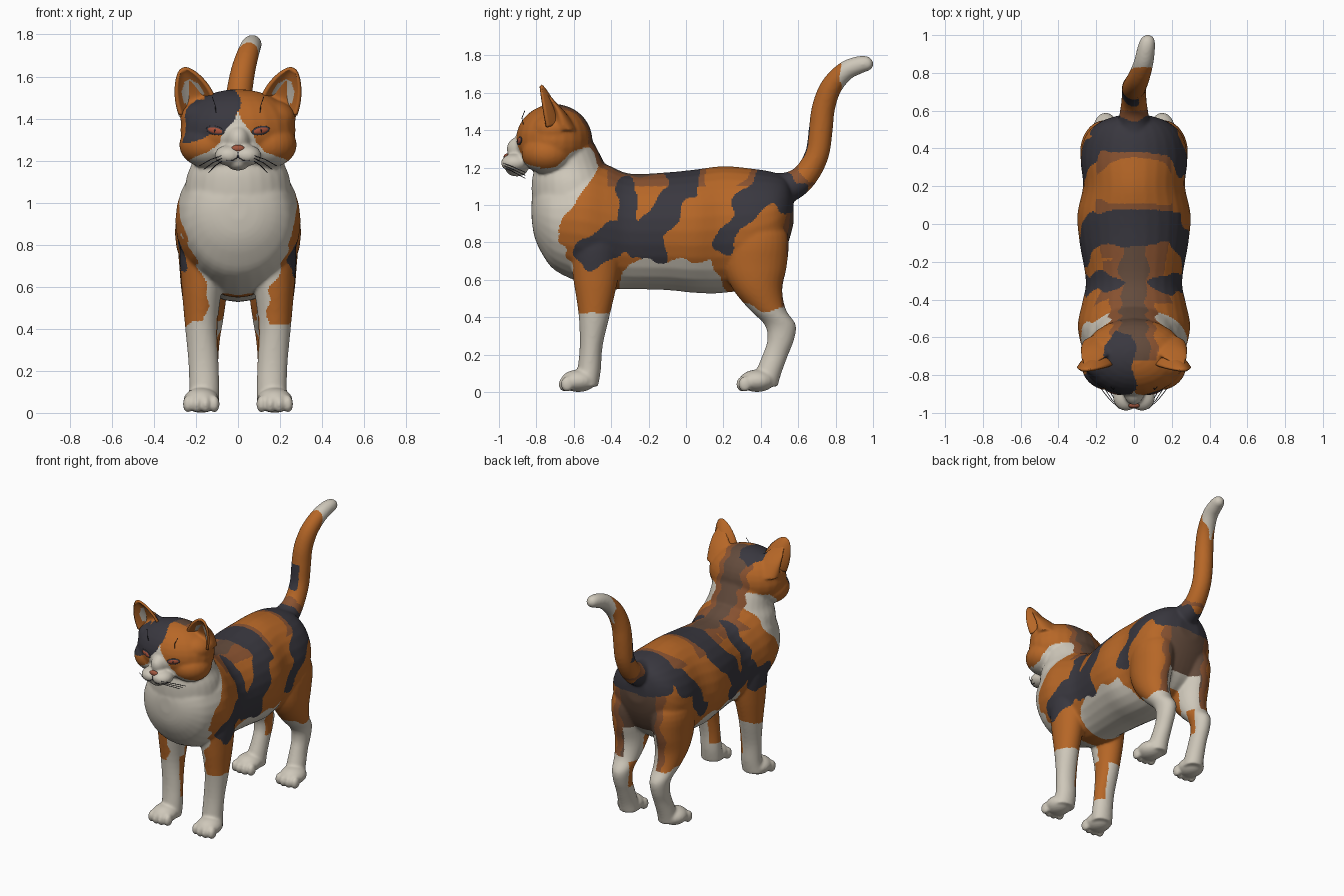
import bpy, bmesh
from math import sin, cos, pi
from mathutils import Vector, Matrix
from mathutils.bvhtree import BVHTree

default = bpy.data.objects.get("Cube")
if default:
    bpy.data.objects.remove(default)

COLOURS = {
    "cream": (0.62, 0.575, 0.49), "orange": (0.47, 0.135, 0.02),
    "black": (0.041, 0.039, 0.05), "dark_brown": (0.125, 0.07, 0.045),
    "rust": (0.25, 0.085, 0.03), "ear_inside": (0.55, 0.5, 0.43),
    "eye_red": (0.38, 0.08, 0.04), "nose_pink": (0.36, 0.095, 0.05),
}
NAMES = list(COLOURS)
MATS = {}
for name, rgb in COLOURS.items():
    m = bpy.data.materials.new(name)
    m.use_nodes = True
    m.diffuse_color = (*rgb, 1)
    bsdf = m.node_tree.nodes["Principled BSDF"]
    bsdf.inputs["Base Color"].default_value = (*rgb, 1)
    bsdf.inputs["Roughness"].default_value = 0.8
    MATS[name] = m


def make_object(name, bm, *mats):
    mesh = bpy.data.meshes.new(name)
    bm.to_mesh(mesh)
    bm.free()
    for m in mats:
        mesh.materials.append(MATS[m])
    mesh.shade_smooth()
    obj = bpy.data.objects.new(name, mesh)
    bpy.context.collection.objects.link(obj)
    return obj


def ball(bm, centre, radii, turn=Matrix.Identity(4)):
    mat = Matrix.Translation(centre) @ turn @ Matrix.Diagonal((*radii, 1))
    bmesh.ops.create_uvsphere(bm, u_segments=24, v_segments=16, radius=1, matrix=mat)


def loft(bm, stations, axis=None, steps=4, sides=28):
    """Tube through (x, y, z, half width, half depth) stations, spline smoothed."""
    pts = [Vector(s) for s in stations]
    path = []
    for i in range(len(pts) - 1):
        a, b, c, d = pts[max(i - 1, 0)], pts[i], pts[i + 1], pts[min(i + 2, len(pts) - 1)]
        for k in range(steps):
            t = k / steps
            path.append(b + (c - a) * (t / 2) + (a * 2 - b * 5 + c * 4 - d) * (t * t / 2)
                        + (b * 3 - a - c * 3 + d) * (t ** 3 / 2))
    path.append(pts[-1])
    rings = []
    for i, p in enumerate(path):
        lo, hi = path[max(i - 1, 0)], path[min(i + 1, len(path) - 1)]
        tangent = Vector(axis) if axis else Vector(hi[:3]) - Vector(lo[:3])
        up = tangent.cross(Vector((1, 0, 0))).normalized()
        side = up.cross(tangent).normalized()
        rings.append([bm.verts.new(Vector(p[:3]) + side * p[3] * cos(a) + up * p[4] * sin(a))
                      for a in (2 * pi * j / sides for j in range(sides))])
    for r, s in zip(rings, rings[1:]):
        for j in range(sides):
            k = (j + 1) % sides
            bm.faces.new((r[j], r[k], s[k], s[j]))
    bm.faces.new(rings[0][::-1])
    bm.faces.new(rings[-1])


def upright(bm, rows, sign=1):
    """Vertical limb from rows of (x, front y, back y, z, half width)."""
    loft(bm, [(sign * x, (f + b) / 2, z, w, (b - f) / 2) for x, f, b, z, w in rows], (0, 0, 1))


# Torso, from rows of (y, underside, top, half width)
TORSO = [(-.825, .92, 1.03, .04), (-.81, .83, 1.08, .12), (-.77, .74, 1.15, .2),
         (-.70, .65, 1.2, .258), (-.55, .58, 1.25, .298), (-.42, .55, 1.215, .275),
         (-.3, .55, 1.168, .255), (-.1, .545, 1.175, .288), (.05, .53, 1.19, .30),
         (.2, .53, 1.208, .27), (.35, .56, 1.195, .283), (.47, .65, 1.175, .255),
         (.54, .78, 1.14, .18), (.575, .9, 1.06, .08)]
FRONT_LEG = [(.14, -.54, -.38, .97, .08), (.15, -.62, -.34, .8, .125),
             (.17, -.605, -.36, .62, .10), (.175, -.575, -.405, .42, .078),
             (.165, -.568, -.445, .25, .072), (.16, -.58, -.455, .12, .072),
             (.165, -.59, -.47, .03, .075)]
BACK_LEG = [(.13, .3, .47, 1.0, .07), (.15, .22, .545, .84, .13), (.16, .2, .54, .68, .118),
            (.16, .25, .515, .55, .105), (.155, .34, .535, .44, .085), (.15, .42, .587, .36, .066),
            (.15, .435, .578, .28, .058), (.15, .41, .547, .2, .056), (.155, .37, .51, .1, .062),
            (.155, .36, .49, .03, .066)]
EAR_BACK = [(.17, -.715, -.58, 1.4, .11), (.195, -.708, -.64, 1.49, .088),
            (.222, -.728, -.7, 1.555, .06), (.24, -.75, -.735, 1.595, .03)]
TAIL = [(0, .47, 1.08, .09), (0, .56, 1.1, .08), (0, .64, 1.16, .068), (0, .7, 1.27, .064),
        (0, .72, 1.4, .064), (.006, .735, 1.52, .062), (.025, .775, 1.63, .058),
        (.05, .85, 1.715, .052), (.065, .93, 1.75, .047), (.075, .98, 1.757, .036),
        (.078, 1, 1.76, .014)]
body = bmesh.new()
loft(body, [(0, y, (lo + hi) / 2, w, (hi - lo) / 2) for y, lo, hi, w in TORSO], (0, 1, 0))
loft(body, [(*p, p[3]) for p in TAIL])
upright(body, [(0, -.79, -.38, .86, .22), (0, -.82, -.37, 1.0, .255), (0, -.825, -.39, 1.12, .245),
               (0, -.81, -.425, 1.2, .215), (0, -.8, -.475, 1.3, .2), (0, -.78, -.525, 1.39, .17)])

# Head: skull, bridge, chin, then the paired parts
ball(body, (0, -.705, 1.345), (.275, .205, .195))
ball(body, (0, -.86, 1.30), (.062, .1, .075))
ball(body, (0, -.905, 1.19), (.055, .06, .038))
for s in (1, -1):
    ball(body, (s * .14, -.74, 1.275), (.14, .14, .11))
    ball(body, (s * .15, -.71, 1.4), (.125, .12, .09))
    ball(body, (s * .042, -.915, 1.225), (.07, .075, .05))
    upright(body, EAR_BACK, s)
    for rows, heel, toe in ((FRONT_LEG, -.575, -.635), (BACK_LEG, .38, .315)):
        upright(body, rows, s)
        ball(body, (s * .175, heel, .06), (.085, .095, .06))
        for k in range(4):
            reach = .012 if k in (1, 2) else 0
            ball(body, (s * (.112 + .042 * k), toe - reach, .042), (.025, .035, .042))

# Fuse everything into one skin
raw = make_object("raw_body", body)
fuse = raw.modifiers.new("fuse", "REMESH")
fuse.mode, fuse.voxel_size = "VOXEL", 0.008
relax = raw.modifiers.new("relax", "SMOOTH")
relax.factor, relax.iterations = 0.5, 12
skin = bpy.data.meshes.new_from_object(raw.evaluated_get(bpy.context.evaluated_depsgraph_get()))
bpy.data.objects.remove(raw)
cat = bpy.data.objects.new("cat_body", skin)
bpy.context.collection.objects.link(cat)
skin.materials.clear()
for n in NAMES[:5]:
    skin.materials.append(MATS[n])
skin.shade_smooth()


def lerp(table, t):
    for (a, u), (b, v) in zip(table, table[1:]):
        if t <= b:
            return u + (v - u) * max(0, (t - a) / (b - a))
    return table[-1][1]


# Coat pattern: border lines, and dark patches as (start, end, radius) strokes in y, z
JAW = [(-1, 1.16), (-.85, 1.19), (-.7, 1.2), (-.62, 1.28), (-.5, 1.31)]
BLAZE = [(1.16, .4), (1.2, .24), (1.24, .14), (1.29, .085), (1.35, .06), (1.46, -.02)]
CHEST = [(.6, -.6), (.7, -.66), (.8, -.69), (.88, -.685), (.96, -.635), (1.08, -.53), (1.25, -.46)]
SOCKS = [(-.38, .42), (-.34, .64), (-.3, .7), (.13, .7), (.18, .62), (.23, .52), (.3, .48), (.37, .44)]
PATCHES = [((-.51, .75), (-.42, .78), .085), ((-.36, .84), (-.18, .78), .08),
           ((-.32, .9), (-.31, 1.1), .05), ((-.2, .85), (-.02, 1.1), .075),
           ((-.02, 1.1), (-.02, 1.25), .085), ((-.2, .78), (-.18, .72), .07),
           ((.19, .78), (.32, .98), .05), ((.32, .98), (.47, 1.12), .075),
           ((.46, 1.13), (.56, 1.05), .09)]
STROKES = [(Vector(a), Vector(b), r) for a, b, r in PATCHES]


def patch_distance(y, z):
    p = Vector((y, z))
    best = 1
    for a, b, r in STROKES:
        t = max(0, min(1, (p - a).dot(b - a) / (b - a).length_squared))
        best = min(best, (p - a.lerp(b, t)).length - r)
    return best


def coat(x, y, z):
    a = abs(x)
    wob = .009 * (sin(31 * y + 19 * z + 6 * x) + sin(43 * z - 37 * y + 5 * x))
    if y > .6 and z > 1.12 and y + z > 1.78:                      # tail
        if y > .82 + wob:
            return "cream"
        return "black" if 1.25 < z < 1.42 and y < .7 + wob and x < .025 else "orange"
    if y < -.5 and z > lerp(JAW, y) + wob * .5:                   # head
        if y < -.78 and a < lerp(BLAZE, z) + wob * .6:
            return "cream"
        if z > 1.49 and a > .16:
            return "orange"
        if x < wob and y < -.57 - 1.4 * max(0, a - .1) + wob and z > 1.36 - .3 * a + wob:
            return "black"
        if y > -.72 and a < .12 + wob:
            return "dark_brown" if a < .08 + wob else "rust"
        return "orange"
    on_spine = z > 1.13 and a < .12 + wob and y > -.62
    if y < lerp(CHEST, z) + wob and not on_spine and z > .5:
        return "cream"
    if -.52 < y < -.42 and a < .135 and .17 < z < .46:            # inner front legs
        return "orange"
    if .45 < y < .52 and a < .105 and .24 < z < .42:              # inner back legs
        return "orange"
    if y < -.48 and z < .85 and a < .15 + max(0, z - .58) * .4 + wob:
        return "cream"
    if z < lerp(SOCKS, y) + wob or (y > .4 and a < .135 and z < .68 + wob):
        return "cream"
    gap = patch_distance(y, z) + wob * 1.2
    if gap < 0 and z > .62:
        return "black"
    if y > .46 and a < .19 + wob and z < 1.05:                    # under the tail
        return "dark_brown" if a < .14 + wob else "rust"
    if on_spine and y < -.1:
        return "dark_brown" if a < .07 + wob else "rust"
    return "rust" if z > 1.1 and gap < (.07 if y < -.1 else .05) else "orange"


for f in skin.polygons:
    f.material_index = NAMES.index(coat(*f.center))

# Ears: cupped sheets with a pale inside and an orange back
for s, label in ((1, "left"), (-1, "right")):
    bm = bmesh.new()
    base, tip = Vector((.193, -.75, 1.455)), Vector((.26, -.782, 1.63))
    N = 18
    grid = []
    for i in range(N + 1):
        v = i / N
        row = []
        for j in range(N + 1):
            u = 2 * j / N - 1
            half = .01 + .076 * (1 - v * v) ** .8
            p = base.lerp(tip, v) + Vector((.88, 0, -.42)) * (u * half)
            p.y += .075 * (1 - u * u) * (1 - v) ** .7
            row.append(bm.verts.new((s * p.x, p.y, p.z)))
        grid.append(row)
    for i in range(N):
        for j in range(N):
            quad = [grid[i][j], grid[i][j + 1], grid[i + 1][j + 1], grid[i + 1][j]]
            face = bm.faces.new(quad if s > 0 else quad[::-1])
            u, v = (2 * j + 1) / N - 1, (i + .5) / N
            face.material_index = 0 if (u / .68) ** 2 + ((v - .38) / .36) ** 2 < 1 else 1
    bm.normal_update()
    if sum(f.normal.y for f in bm.faces) > 0:
        bmesh.ops.reverse_faces(bm, faces=bm.faces)
    ear = make_object(label + "_ear", bm, "ear_inside", "orange")
    shell = ear.modifiers.new("shell", "SOLIDIFY")
    shell.thickness = .016
    shell.material_offset = shell.material_offset_rim = 1

# Face details placed on the skin
tree = BVHTree.FromPolygons([v.co for v in skin.vertices], [tuple(f.vertices) for f in skin.polygons])


def on_face(x, z):
    hit, normal, _, _ = tree.ray_cast(Vector((x, -2, z)), Vector((0, 1, 0)))
    return hit, normal


def strand(name, points, radius=.002):
    curve = bpy.data.curves.new(name, "CURVE")
    curve.dimensions, curve.bevel_depth, curve.bevel_resolution = "3D", radius, 1
    line = curve.splines.new("POLY")
    line.points.add(len(points) - 1)
    for q, p in zip(line.points, points):
        q.co = (*p, 1)
    curve.materials.append(MATS["black"])
    bpy.context.collection.objects.link(bpy.data.objects.new(name, curve))


bm = bmesh.new()
ball(bm, on_face(0, 1.257)[0], (.032, .016, .018))
make_object("nose", bm, "nose_pink")
for s, label in ((1, "left"), (-1, "right")):
    spot, normal = on_face(s * .108, 1.343)
    turn = normal.to_track_quat("Z", "Y").to_matrix().to_4x4() @ Matrix.Rotation(s * .2, 4, "Z")
    for part, size, colour in (("eye_rim", (.046, .021, .006), "black"),
                               ("iris", (.04, .016, .009), "eye_red"),
                               ("pupil", (.006, .013, .0105), "black")):
        bm = bmesh.new()
        ball(bm, spot, size, turn)
        make_object(label + "_" + part, bm, colour)
    strand(label + "_mouth", [on_face(s * x, z)[0] for x, z in
                              ((0, 1.24), (.003, 1.215), (.028, 1.2), (.055, 1.2))], .003)
    for k in range(3):
        root = on_face(s * .075, 1.198 + .013 * k)[0]
        end = Vector((s * (.14 + .022 * k), -.86, 1.143 + .016 * k))
        strand(label + "_whisker", [root, root.lerp(end, .5) + Vector((0, -.01, .006)), end])
    root = on_face(s * .105, 1.43)[0]
    strand(label + "_brow_whisker", [root, root + Vector((s * .004, -.008, .035)),
                                     root + Vector((s * .018, .008, .075))])
